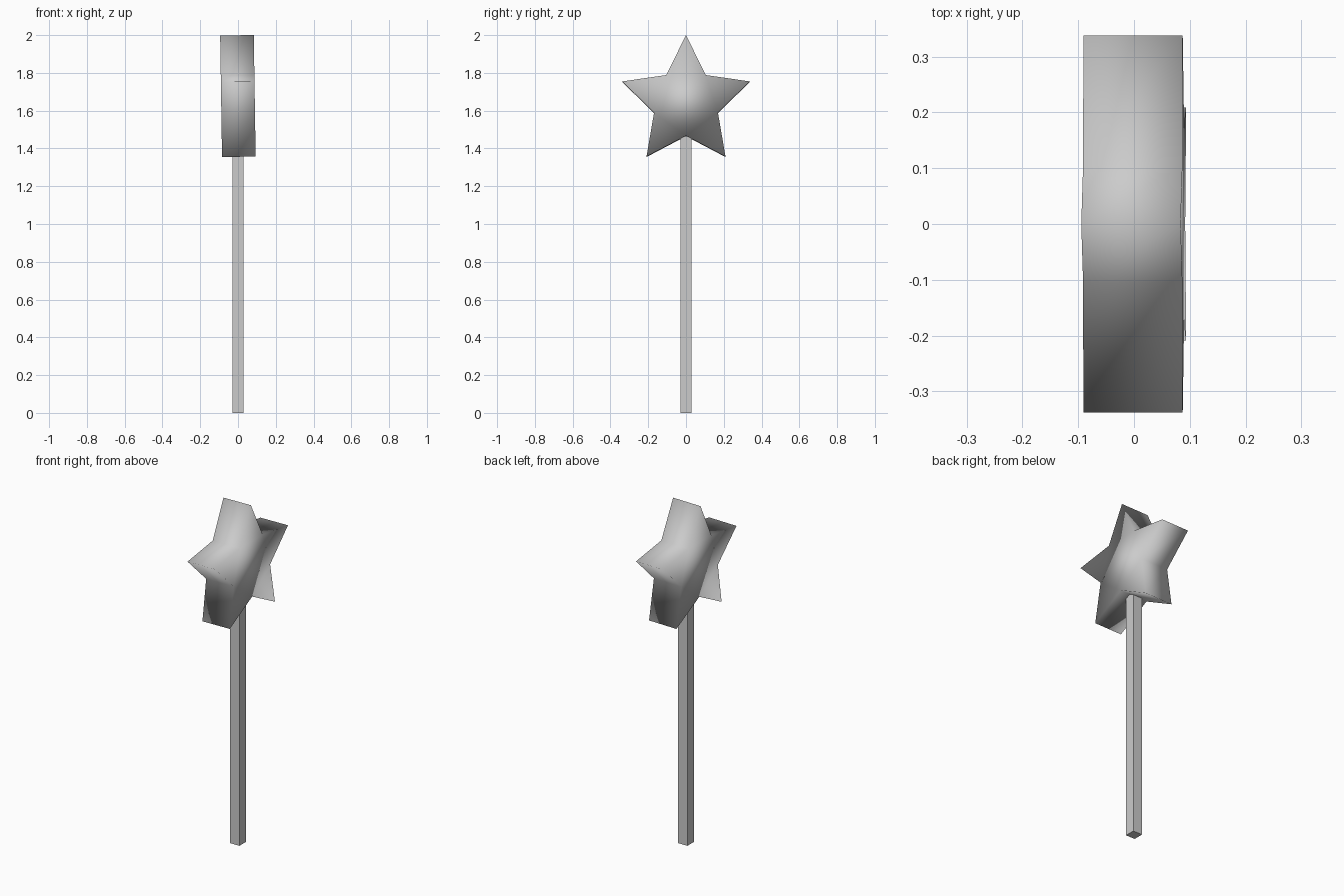
import bpy, bmesh
from math import sin, cos, pi
from mathutils import Matrix

if "Cube" in bpy.data.objects:
    bpy.data.objects.remove(bpy.data.objects["Cube"])


def make_object(name, bm):
    bmesh.ops.recalc_face_normals(bm, faces=bm.faces)
    mesh = bpy.data.meshes.new(name)
    bm.to_mesh(mesh)
    bm.free()
    obj = bpy.data.objects.new(name, mesh)
    bpy.context.collection.objects.link(obj)
    return obj


# Square handle, its top end hidden inside the star
HALF, TOP = 0.03, 1.5
bm = bmesh.new()
bmesh.ops.create_cube(bm, size=1.0)
bmesh.ops.scale(bm, vec=(2 * HALF, 2 * HALF, TOP), verts=bm.verts)
bmesh.ops.translate(bm, vec=(0, 0, TOP / 2), verts=bm.verts)
make_object("handle", bm)

# Five-pointed star facing sideways, extruded along x and leaning very slightly
RADIUS, DEPTH = 0.3555, 0.178
bm = bmesh.new()
outline = []
for i in range(10):
    r = RADIUS if i % 2 == 0 else RADIUS / 2
    a = i * pi / 5
    outline.append(bm.verts.new((-DEPTH / 2, r * sin(a), r * cos(a))))
face = bm.faces.new(outline)
extruded = bmesh.ops.extrude_face_region(bm, geom=[face], use_keep_orig=True)
moved = [g for g in extruded["geom"] if isinstance(g, bmesh.types.BMVert)]
bmesh.ops.translate(bm, vec=(DEPTH, 0, 0), verts=moved)
bmesh.ops.rotate(bm, cent=(0, 0, 0), matrix=Matrix.Rotation(-0.0155, 3, 'Y'), verts=bm.verts)
bmesh.ops.translate(bm, vec=(0, 0, 1.6435), verts=bm.verts)
# The star is shaded smoothly across every edge
for f in bm.faces:
    f.smooth = True
make_object("star", bm)
